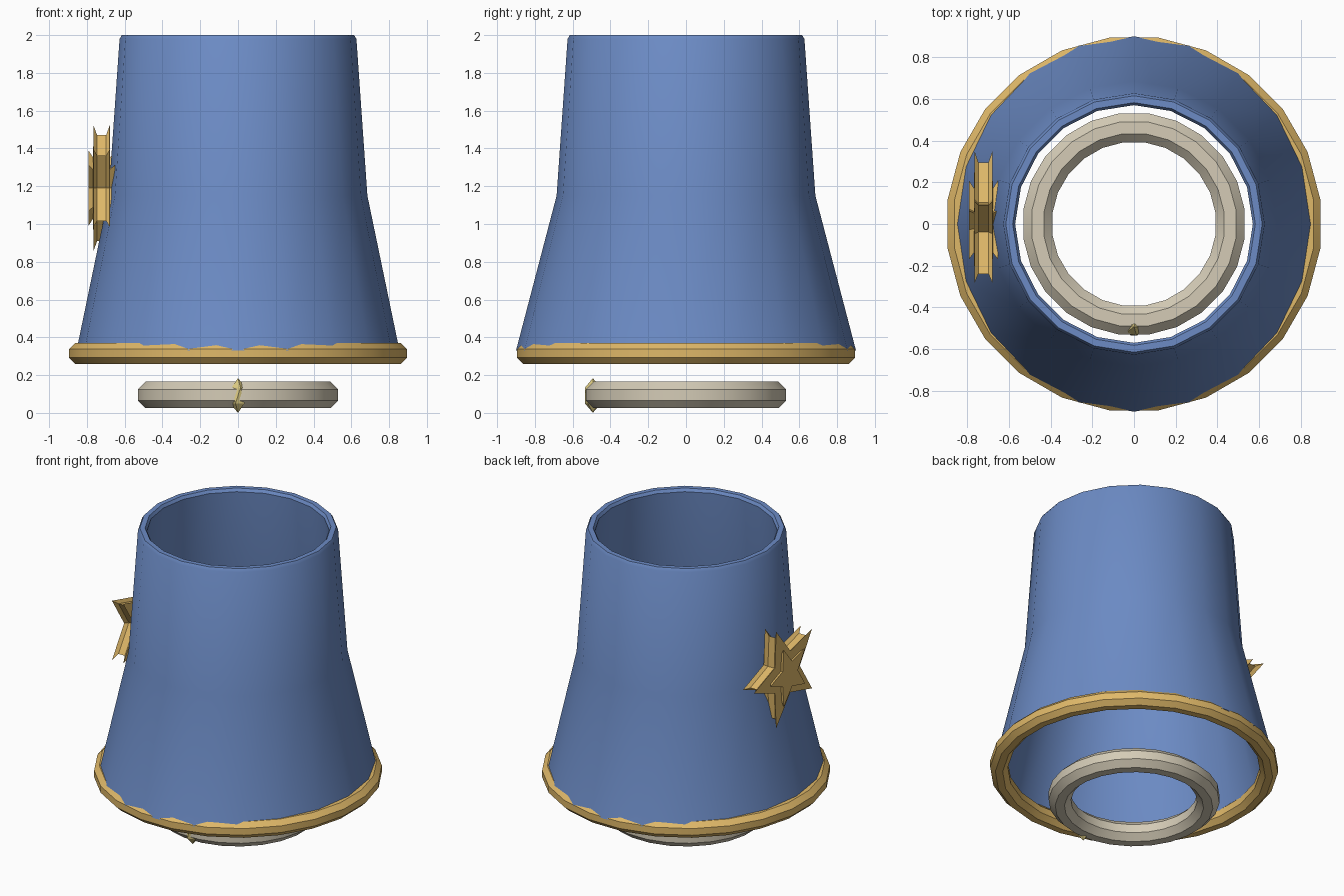
import bpy, bmesh
from math import cos, sin, pi, tau, radians

if "Cube" in bpy.data.objects:
    bpy.data.objects.remove(bpy.data.objects["Cube"])


def material(name, rgb):
    m = bpy.data.materials.new(name)
    m.diffuse_color = (*rgb, 1)
    m.use_nodes = True
    m.node_tree.nodes["Principled BSDF"].inputs["Base Color"].default_value = m.diffuse_color
    return m


BLUE = material("blue_cloth", (0.15, 0.26, 0.56))
GOLD = material("gold", (0.74, 0.48, 0.14))
PALE = material("pale_metal", (0.66, 0.60, 0.47))
GEM = material("gem_yellow", (0.70, 0.58, 0.22))


def make(name, rings, mat, wrap=False, smooth=None):
    """Skin a list of equal-length point rings; wrap joins last to first."""
    bm = bmesh.new()
    loops = [[bm.verts.new(p) for p in ring] for ring in rings]
    n = len(loops[0])
    pairs = list(zip(loops, loops[1:]))
    if wrap:
        pairs.append((loops[-1], loops[0]))
    else:
        bm.faces.new(loops[0])
        bm.faces.new(loops[-1])
    for a, b in pairs:
        for i in range(n):
            j = (i + 1) % n
            bm.faces.new((a[i], a[j], b[j], b[i]))
    bmesh.ops.recalc_face_normals(bm, faces=bm.faces)
    me = bpy.data.meshes.new(name)
    bm.to_mesh(me)
    bm.free()
    me.materials.append(mat)
    ob = bpy.data.objects.new(name, me)
    bpy.context.collection.objects.link(ob)
    if smooth:
        bpy.ops.object.select_all(action='DESELECT')
        bpy.context.view_layer.objects.active = ob
        ob.select_set(True)
        bpy.ops.object.shade_smooth_by_angle(angle=radians(smooth))
    return ob


def circle(rx, ry, z, n, offset=0.0):
    return [(rx * cos(tau * i / n + offset), ry * sin(tau * i / n + offset), z)
            for i in range(n)]


# flared sleeve: outer wall up, rolled rim, inner wall down
profile = [(0.855, 0.90, 0.33), (0.685, 0.685, 1.15), (0.627, 0.627, 1.98),
           (0.615, 0.615, 2.0), (0.582, 0.582, 2.0), (0.57, 0.57, 1.98),
           (0.63, 0.63, 1.15), (0.80, 0.84, 0.33)]
make("sleeve", [circle(rx, ry, z, 20) for rx, ry, z in profile], BLUE, True, 30)


# octagonal-section rings
def band(name, major, minor, z, mat):
    rings = []
    for k in range(8):
        a = tau * (k + 0.5) / 8
        r = major + minor * cos(a)
        rings.append(circle(r, r, z + minor * sin(a), 24, pi / 24))
    make(name, rings, mat, True, 30)


band("cuff_trim", 0.846, 0.06, 0.315, GOLD)
band("bracelet", 0.465, 0.076, 0.095, PALE)

# faceted bead on the front of the bracelet
bpy.ops.mesh.primitive_ico_sphere_add(subdivisions=1, radius=1,
                                      location=(0, -0.493, 0.092))
bead = bpy.context.object
bead.name = "bracelet_bead"
bead.scale = (0.048, 0.05, 0.092)
bead.data.materials.append(GEM)


# star badge on the left side, stepped and grooved edge
def star(x, radius):
    pts = []
    for i in range(10):
        r = radius * (0.43 if i % 2 else 1)
        pts.append((x, r * cos(pi * i / 5), 1.19 + r * sin(pi * i / 5)))
    return pts


half = [(0.07, 0.21), (0.045, 0.17), (0.043, 0.35), (0.024, 0.295)]
layers = [(-d, r) for d, r in half] + [(d, r) for d, r in reversed(half)]
make("star_badge", [star(-0.722 + d, r) for d, r in layers], GOLD)
